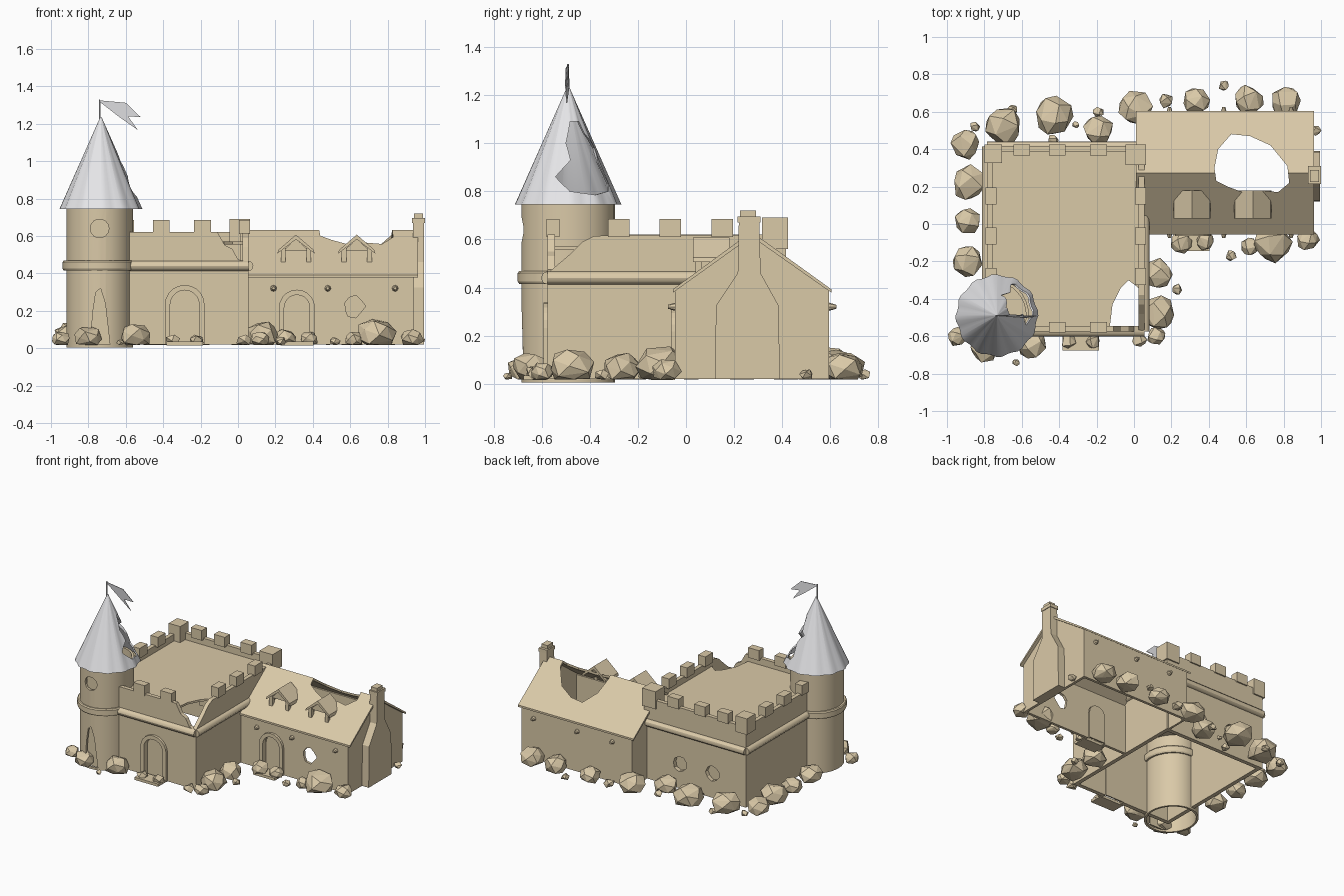
import bpy, bmesh, math, random
from mathutils import Vector, Matrix

if "Cube" in bpy.data.objects:
    bpy.data.objects.remove(bpy.data.objects["Cube"])

random.seed(4)
C = bpy.context


def material(name, col):
    m = bpy.data.materials.new(name)
    m.diffuse_color = (*col, 1)
    m.use_nodes = True
    m.node_tree.nodes["Principled BSDF"].inputs["Base Color"].default_value = m.diffuse_color
    return m


STONE = material("sandstone tan", (0.70, 0.585, 0.39))
GREY = material("pale grey", (0.80, 0.80, 0.82))


def finish(name, bm, mat=STONE, smooth=False):
    bmesh.ops.recalc_face_normals(bm, faces=bm.faces)
    me = bpy.data.meshes.new(name)
    bm.to_mesh(me)
    bm.free()
    me.materials.append(mat)
    ob = bpy.data.objects.new(name, me)
    C.collection.objects.link(ob)
    if smooth:
        bpy.ops.object.select_all(action='DESELECT')
        ob.select_set(True)
        C.view_layer.objects.active = ob
        bpy.ops.object.shade_smooth_by_angle(angle=math.radians(30))
    return ob


def prism(name, pts, axis, a, b, mat=STONE):
    """Extrude a 2D outline along an axis from a to b."""
    place = {'x': lambda p, t: (t, p[0], p[1]), 'y': lambda p, t: (p[0], t, p[1]),
             'z': lambda p, t: (p[0], p[1], t)}[axis]
    bm = bmesh.new()
    lo = [bm.verts.new(place(p, a)) for p in pts]
    hi = [bm.verts.new(place(p, b)) for p in pts]
    bm.faces.new(lo)
    bm.faces.new(hi[::-1])
    for i in range(len(pts)):
        j = (i + 1) % len(pts)
        bm.faces.new((lo[i], lo[j], hi[j], hi[i]))
    return finish(name, bm, mat)


def box(name, x0, x1, y0, y1, z0, z1):
    return prism(name, [(x0, y0), (x1, y0), (x1, y1), (x0, y1)], 'z', z0, z1)


def lathe(name, profile, cx, cy, n, mat=STONE, sy=1.0, pleat=0.0):
    """Closed ring profile of (radius, z) turned about a vertical axis."""
    bm = bmesh.new()
    rings = []
    for k in range(n):
        a, f = k * math.tau / n, 1 + (pleat if k % 4 < 2 else -pleat)
        rings.append([bm.verts.new((cx + f * r * math.cos(a), cy + f * r * sy * math.sin(a), z)) for r, z in profile])
    m = len(profile)
    for k in range(n):
        for i in range(m):
            j, l = (i + 1) % m, (k + 1) % n
            bm.faces.new((rings[k][i], rings[l][i], rings[l][j], rings[k][j]))
    return finish(name, bm, mat, True)


def rod(name, p, q, r0, r1=None, n=8, mat=STONE):
    p, q = Vector(p), Vector(q)
    d = q - p
    bm = bmesh.new()
    bmesh.ops.create_cone(bm, cap_ends=True, segments=n, radius1=r0, radius2=r0 if r1 is None else r1,
                          depth=d.length, matrix=Matrix.Translation((p + q) / 2) @ d.to_track_quat('Z', 'Y').to_matrix().to_4x4())
    return finish(name, bm, mat, True)


def cut(ob, cutter):
    m = ob.modifiers.new("cut", 'BOOLEAN')
    m.operation, m.solver, m.object = 'DIFFERENCE', 'EXACT', cutter
    C.view_layer.objects.active = ob
    bpy.ops.object.modifier_apply(modifier=m.name)
    bpy.data.objects.remove(cutter)


def arch(cx, hw, z0, top):
    zc = top - hw
    return [(cx + hw, z0)] + [(cx + hw * math.cos(t * math.pi / 10), zc + hw * math.sin(t * math.pi / 10))
                              for t in range(11)] + [(cx - hw, z0)]


def blob(cx, cz, r, n=9, jit=0.15):
    return [(cx + r * random.uniform(1 - jit, 1 + jit) * math.cos(k * math.tau / n),
             cz + r * random.uniform(1 - jit, 1 + jit) * math.sin(k * math.tau / n)) for k in range(n)]


def doorway(wall, name, cx, y, hw, top):
    """Arched opening, raised surround, recessed door and step."""
    cut(wall, prism("cutter", arch(cx, hw, 0.0, top), 'y', y - 0.1, y + 0.1))
    prism(name + "_surround", arch(cx, hw + 0.028, 0.02, top + 0.028) + arch(cx, hw, 0.02, top)[::-1], 'y', y - 0.018, y + 0.015)
    prism(name + "_panel", arch(cx, hw, 0.02, top), 'y', y + 0.025, y + 0.035)
    box(name + "_step", cx - hw - 0.02, cx + hw + 0.02, y - 0.10, y, 0.015, 0.035)


# Keep walls, the front right corner crumbled
X0, X1, Y0, Y1, T = -0.785, 0.055, -0.575, 0.415, 0.03
front = prism("keep_front_wall", [(X0, .02), (X1, .02), (X1, .46), (0, .475), (-.03, .53), (-.07, .55), (-.11, .62), (X0, .62)], 'y', Y0, Y0 + T)
prism("keep_right_wall", [(Y0, .02), (Y1, .02), (Y1, .62), (-.38, .615), (-.43, .59), (-.48, .54), (Y0, .46)], 'x', X1 - T, X1)
back = box("keep_back_wall", X0, X1, Y1 - T, Y1, .02, .62)
box("keep_left_wall", X0, X0 + T, Y0, Y1, .02, .62)
for hx in (-0.24, -0.51):
    cut(back, prism("cutter", blob(hx, 0.2, 0.056, 9, .1), 'y', 0.3, 0.5))
    box("keep_hole_backing", hx - .07, hx + .07, Y1 - .045, Y1 - .038, .12, .28)
doorway(front, "keep_door", -0.285, Y0, 0.078, 0.31)
prism("keep_roof", [(-.77, -.555), (-.13, -.555), (-.115, -.43), (-.07, -.34), (-.03, -.3), (.01, -.33), (.04, -.36),
                    (.04, .40), (-.77, .40)], 'z', 0.555, 0.57)

# Rounded moulding around the keep
corners = [(X0, Y0), (X1, Y0), (X1, Y1), (X0, Y1)]
for i in range(4):
    (ax, ay), (bx, by) = corners[i], corners[(i + 1) % 4]
    rod("keep_moulding", (ax, ay, .44), (bx, by, .44), 0.027, n=12)

# Battlements
for mx in (-0.6, -0.41, -0.19):
    box("merlon_back", mx - .045, mx + .045, Y1 - .05, Y1 + .01, .61, .685)
    if mx > -0.5:
        box("merlon_front", mx - .045, mx + .045, Y0 - .005, Y0 + .05, .61, .685)
for my in (-0.28, -0.065, 0.15):
    box("merlon_left", X0 - .01, X0 + .05, my - .045, my + .045, .61, .685)
    box("merlon_right", X1 - .05, X1 + .01, my - .045, my + .045, .61, .685)
box("corner_merlon_left", X0 - .015, X0 + .08, Y1 - .09, Y1 + .01, .57, .69)
box("corner_merlon_right", X1 - .1, X1 + .01, Y1 - .1, Y1 + .01, .56, .69)

# Round tower with window, narrow door and ring course
TX, TY = -0.74, -0.49
tower = lathe("tower_shaft", [(.178, .005), (.178, .77), (.163, .77), (.163, .005)], TX, TY, 32, sy=1.09)
cut(tower, prism("cutter", blob(TX, .64, .05, 14, 0), 'y', TY - .3, TY))
cut(tower, prism("cutter", [(-.79, .02), (-.685, .02), (-.71, .24), (-.735, .32), (-.76, .3), (-.775, .2)], 'y', TY - .3, TY))
box("tower_window_backing", TX - .055, TX + .055, TY - .157, TY - .15, .58, .7)
box("tower_door_backing", TX - .06, TX + .06, TY - .157, TY - .15, .01, .34)
lathe("tower_ring", [(.165, .415), (.192, .415), (.198, .425), (.198, .46), (.192, .468), (.165, .468)], TX, TY, 20, sy=1.06)

# Pleated cone roof with a torn hole on the inner side
cone = lathe("tower_cone_roof", [(.217, .745), (.004, 1.235), (.001, 1.2), (.205, .752)], TX + .007, TY, 48, GREY, pleat=.02)
tear = prism("cutter", [(-.02, 1.09), (-.05, 1.0), (-.045, .93), (-.11, .86), (-.07, .80), (.04, .785), (.115, .80), (.125, .83),
                        (.085, .92), (.09, .98), (.04, 1.04), (.02, 1.09)], 'x', .005, .4)
tear.data.transform(Matrix.Translation((TX, TY, 0)) @ Matrix.Rotation(math.radians(22), 4, 'Z'))
cut(cone, tear)

# Flag and pole
rod("flag_pole", (TX, TY, 1.2), (TX, TY, 1.33), .005, .004, 6, GREY)
flag = prism("flag", [(-.74, 1.325), (-.60, 1.312), (-.52, 1.235), (-.588, 1.24), (-.535, 1.166), (-.64, 1.24), (-.74, 1.318)],
             'y', TY - .002, TY + .002, GREY)
for v in flag.data.vertices:
    v.co.y += .012 * math.sin((v.co.x + .74) * 28)

# House walls with doorway, ragged hole and gable
HX0, HX1, HY0, HY1, RY = 0.03, 0.94, -0.045, 0.595, 0.272
hf = box("house_front_wall", HX0, HX1, HY0, HY0 + .02, .02, .39)
cut(hf, prism("cutter", blob(.62, .225, .056, 9, .15), 'y', HY0 - .1, HY0 + .1))
doorway(hf, "house_door", .315, HY0, 0.068, 0.285)
box("house_back_wall", HX0, HX1, HY1 - .02, HY1, .02, .39)
gable = [(HY0, .02), (HY1, .02), (HY1, .385), (RY, .615), (HY0, .385)]
prism("house_gable", gable, 'x', HX1 - .02, HX1)
prism("house_inner_gable", [(.38, .02), (HY1, .02), (HY1, .385), (.38, .535)], 'x', HX0, HX0 + .015)

# House roof with a large ragged hole across the ridge
roof = prism("house_roof", [(-.055, .378), (-.055, .392), (RY, .632), (.605, .392), (.605, .378), (RY, .612)], 'x', .01, .963)
cut(roof, prism("cutter", [(.43, .30), (.45, .40), (.52, .48), (.62, .47), (.73, .42), (.82, .31), (.83, .22), (.77, .17),
                           (.68, .18), (.58, .17), (.5, .2), (.44, .23)], 'z', .3, .8))

# Dormers
for dx in (.31, .635):
    prism("dormer_roof", [(dx - .1, .505), (dx - .095, .525), (dx, .607), (dx + .095, .525), (dx + .1, .505), (dx, .582)], 'y', .03, .18)
    for s in (-1, 1):
        box("dormer_post", dx + s * .068 - .013, dx + s * .068 + .013, .04, .065, .44, .535)
        prism("dormer_cheek", [(.05, .455), (.05, .53), (.16, .53)], 'x', dx + s * .068 - .006, dx + s * .068 + .006)
    prism("dormer_gable", [(dx - .07, .52), (dx + .07, .52), (dx, .585)], 'y', .05, .06)

# Beam ends on the long house walls
for bx in (.19, .48, .84):
    rod("beam_end_front", (bx, HY0, .32), (bx, HY0 - .03, .32), .017, .008)
    rod("beam_end_back", (bx, HY1, .32), (bx, HY1 + .03, .32), .017, .008)

# Chimney: wide hearth, sloped shoulders, stack and broken cap
prism("chimney", [(.12, .02), (.39, .02), (.385, .325), (.31, .46), (.305, .69), (.22, .69), (.215, .46), (.125, .325)], 'x', .935, .995)
box("chimney_cap", .93, 1.0, .215, .31, .67, .695)
box("chimney_cap_chunk", .94, .99, .225, .29, .69, .72)

# Boulders around the foundations: x, y, radius in hundredths
rocks = [(-90, 43, 8), (-85, 52, 3), (-70, 52, 10), (-65, 61, 3), (-43, 58, 10), (-43, 45, 3), (-31, 53, 2), (-19, 50, 8),
         (-19, 60, 3), (1, 62, 9), (17, 66, 4), (33, 66, 7), (48, 74, 3), (61, 66, 8), (81, 65, 8), (97, 50, 3),
         (-88, 22, 9), (-89, 2, 7), (-89, -20, 8), (-95, -60, 5), (-80, -67, 7), (-63, -74, 2), (-55, -64, 8),
         (-35, -63, 4), (-22, -63, 4), (3, -62, 4), (12, -60, 5), (13, -48, 9), (13, -27, 8), (23, -35, 3), (25, -10, 6), (38, -9, 5),
         (52, -17, 3), (62, -12, 5), (74, -10, 10), (93, -8, 6)]
for x, y, r in rocks:
    r /= 100
    n = 18 if r > .04 else 10
    bm = bmesh.new()
    turn = random.random() * math.tau
    for i in range(n):
        h = 1 - 2 * (i + .5) / n
        a, q = turn + i * 2.39996, (1 - abs(h) ** 3) ** .5 * random.uniform(.88, 1.12)
        bm.verts.new((x / 100 + r * q * math.cos(a), y / 100 + r * q * math.sin(a), max(.018, .02 + r * (.55 + .85 * h))))
    hull = bmesh.ops.convex_hull(bm, input=bm.verts)
    loose = [v for v in bm.verts if not v.link_faces]
    bmesh.ops.delete(bm, geom=loose, context='VERTS')
    finish("boulder", bm)
